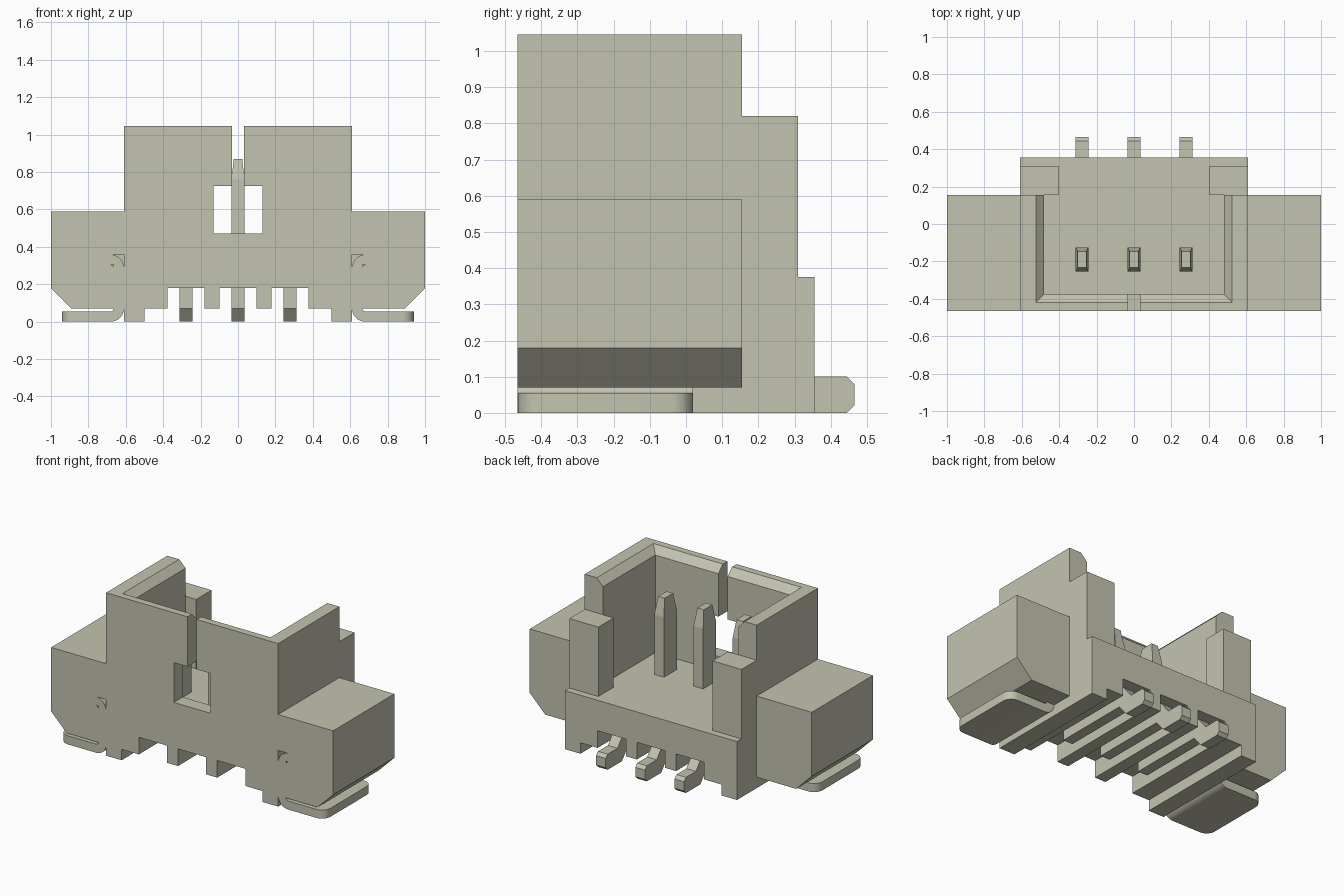
import bpy, bmesh, math

old = bpy.data.objects.get("Cube")
if old:
    bpy.data.objects.remove(old, do_unlink=True)

plastic = bpy.data.materials.new("warm_grey_plastic")
plastic.use_nodes = True
colour = (0.55, 0.55, 0.44, 1)
plastic.diffuse_color = colour
plastic.node_tree.nodes["Principled BSDF"].inputs["Base Color"].default_value = colour

FRONT, WALL_BACK, BACK = -0.465, 0.155, 0.355
FLOOR, TOP = 0.375, 1.045
SIDE = 0.61


def finish(name, bm):
    bmesh.ops.recalc_face_normals(bm, faces=bm.faces)
    mesh = bpy.data.meshes.new(name)
    bm.to_mesh(mesh)
    bm.free()
    mesh.materials.append(plastic)
    ob = bpy.data.objects.new(name, mesh)
    bpy.context.collection.objects.link(ob)
    return ob


def loft(name, rings):
    """Stack of rectangles (x0, x1, y0, y1, z) skinned into a solid."""
    bm = bmesh.new()
    loops = [[bm.verts.new(p) for p in ((a, c, z), (b, c, z), (b, d, z), (a, d, z))]
             for a, b, c, d, z in rings]
    for low, high in zip(loops, loops[1:]):
        for i in range(4):
            j = (i + 1) % 4
            bm.faces.new((low[i], low[j], high[j], high[i]))
    bm.faces.new(loops[0])
    bm.faces.new(loops[-1])
    return finish(name, bm)


def box(name, x0, x1, y0, y1, z0, z1):
    return loft(name, [(x0, x1, y0, y1, z0), (x0, x1, y0, y1, z1)])


def prism_mesh(points, axis, start, end):
    """Extrude a (y, z) outline along x, or an (x, z) outline along y."""
    bm = bmesh.new()
    place = (lambda p, t: (t, *p)) if axis == "x" else (lambda p, t: (p[0], t, p[1]))
    a = [bm.verts.new(place(p, start)) for p in points]
    b = [bm.verts.new(place(p, end)) for p in points]
    bm.faces.new(a)
    bm.faces.new(b)
    for i in range(len(a)):
        j = (i + 1) % len(a)
        bm.faces.new((a[i], a[j], b[j], b[i]))
    return bm


def prism(name, points, axis, start, end):
    return finish(name, prism_mesh(points, axis, start, end))


def combine(target, tool, operation="DIFFERENCE"):
    mod = target.modifiers.new("combine", "BOOLEAN")
    mod.operation, mod.solver, mod.object = operation, "EXACT", tool
    bpy.context.view_layer.objects.active = target
    bpy.ops.object.modifier_apply(modifier=mod.name)
    bpy.data.objects.remove(tool, do_unlink=True)


def arc(cx, cz, r, start, end, steps=8):
    angles = [math.radians(start + (end - start) * i / steps) for i in range(steps + 1)]
    return [(cx + r * math.cos(t), cz + r * math.sin(t)) for t in angles]


def mirrored(points, side):
    return [(side * x, z) for x, z in points]


# Housing: stepped side outline, hollowed from above with a chamfered rim
housing = prism("housing", [
    (FRONT, 0), (BACK, 0), (BACK, FLOOR), (0.31, FLOOR), (0.31, 0.82),
    (WALL_BACK, 0.82), (WALL_BACK, TOP), (FRONT, TOP)], "x", -SIDE, SIDE)
combine(housing, loft("cavity", [
    (-0.48, 0.48, -0.375, WALL_BACK, FLOOR),
    (-0.48, 0.48, -0.375, WALL_BACK, 0.82),
    (-0.48, 0.48, -0.375, 0.25, 0.82),
    (-0.48, 0.48, -0.375, 0.25, 1.0),
    (-0.57, 0.57, -0.465, 0.25, 1.09)]))
combine(housing, box("rear_opening", -0.405, 0.405, 0.1, 0.4, FLOOR, 1.2))

# Front window and the slot above it
combine(housing, box("window", -0.13, 0.13, -0.6, -0.3, 0.47, 0.725))
combine(housing, box("slot", -0.033, 0.033, -0.6, -0.3, 0.6, 1.2))

# Underside: stepped feet, then three lead channels
combine(housing, box("underside", -0.5, 0.5, -0.6, 0.5, -0.1, 0.07))
PIN_X = (-0.278, 0, 0.278)
for x in PIN_X:
    combine(housing, box("channel", x - 0.1, x + 0.1, -0.6, 0.5, -0.1, 0.18))

for side, label in ((1, "left"), (-1, "right")):
    # Side wing with chamfered lower edge, merged into the housing
    outline = [(0.55, 0.07), (0.89, 0.07), (1, 0.18), (1, 0.59), (0.55, 0.59)]
    combine(housing, prism("wing", mirrored(outline, side), "y", FRONT, WALL_BACK), "UNION")

    # Small gaps around the upper bend of the embedded tab
    for corner, r in (((SIDE, 0.36), 0.075), ((0.665, 0.305), 0.02)):
        cx, cz = corner[0] + r, corner[1] - r
        gap = [corner] + arc(cx, cz, r, 90, 180)
        combine(housing, prism("gap", mirrored(gap, side), "y", FRONT - 0.1, 0.02))

    # Solder tab: bent plate with rounded outer corners
    section = (arc(SIDE + 0.07, 0.07, 0.07, 180, 270) + [(0.94, 0), (0.94, 0.055)]
               + arc(SIDE + 0.07, 0.07, 0.015, 270, 180, 4))
    bm = prism_mesh(mirrored(section, side), "y", FRONT, 0.02)
    corners = [e for e in bm.edges
               if all(abs(v.co.x) > 0.93 for v in e.verts)
               and abs(e.verts[0].co.z - e.verts[1].co.z) > 0.01]
    bmesh.ops.bevel(bm, geom=corners, offset=0.06, segments=8, profile=0.5,
                    affect="EDGES")
    tab = finish(label + "_solder_tab", bm)
    bpy.ops.object.select_all(action="DESELECT")
    tab.select_set(True)
    bpy.context.view_layer.objects.active = tab
    bpy.ops.object.shade_smooth_by_angle(angle=math.radians(30))

# Contacts: tapered post above the floor, bent lead below it
lead = [(-0.255, 0.07), (0.24, 0.07), (0.3, 0), (0.445, 0), (0.465, 0.02),
        (0.465, 0.08), (0.445, 0.1), (0.345, 0.1), (0.28, 0.18), (-0.255, 0.18)]
for x, label in zip(PIN_X, ("right", "middle", "left")):
    w, t = 0.034, 0.023
    loft(label + "_pin", [
        (x - w, x + w, -0.255, -0.125, 0.18),
        (x - w, x + w, -0.255, -0.125, 0.76),
        (x - t, x + t, -0.233, -0.147, 0.87)])
    prism(label + "_lead", lead, "x", x - w, x + w)
